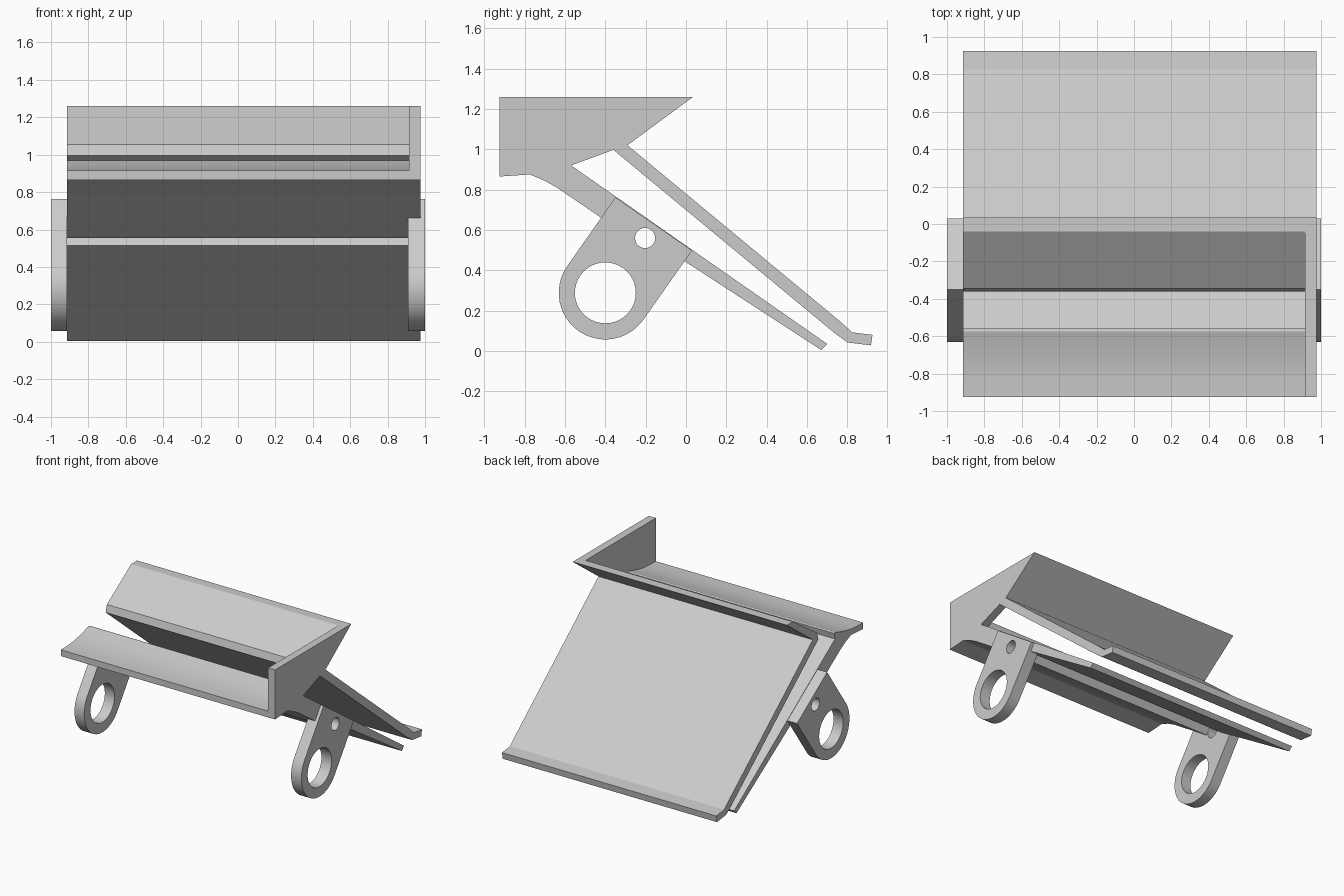
import bpy
import bmesh
from math import atan2, cos, sin, pi, radians
from mathutils import Matrix

cube = bpy.data.objects.get("Cube")
if cube:
    bpy.data.objects.remove(cube, do_unlink=True)

GRAY = (0.6, 0.6, 0.6, 1.0)
gray = bpy.data.materials.new("plain gray")
gray.use_nodes = True
gray.diffuse_color = GRAY
gray.node_tree.nodes["Principled BSDF"].inputs["Base Color"].default_value = GRAY

# Local x, y, z of a flat profile become world y, z, x
SIDEWAYS = Matrix(((0, 0, 1, 0), (1, 0, 0, 0), (0, 1, 0, 0), (0, 0, 0, 1)))


def extrude_profile(name, loops, x0, x1):
    """Extrude a (y, z) outline, with optional hole loops, from x0 to x1."""
    curve = bpy.data.curves.new(name, "CURVE")
    curve.dimensions = "2D"
    curve.fill_mode = "BOTH"
    curve.extrude = (x1 - x0) / 2
    for loop in loops:
        spline = curve.splines.new("POLY")
        spline.points.add(len(loop) - 1)
        for point, (y, z) in zip(spline.points, loop):
            point.co = (y, z, 0, 1)
        spline.use_cyclic_u = True
    helper = bpy.data.objects.new(name + " outline", curve)
    bpy.context.scene.collection.objects.link(helper)
    bpy.context.view_layer.update()
    graph = bpy.context.evaluated_depsgraph_get()
    mesh = bpy.data.meshes.new_from_object(helper.evaluated_get(graph))
    bpy.data.objects.remove(helper, do_unlink=True)
    bpy.data.curves.remove(curve)

    bm = bmesh.new()
    bm.from_mesh(mesh)
    bm.transform(Matrix.Translation(((x0 + x1) / 2, 0, 0)) @ SIDEWAYS)
    bmesh.ops.remove_doubles(bm, verts=bm.verts, dist=0.0005)
    bmesh.ops.recalc_face_normals(bm, faces=bm.faces)
    bm.to_mesh(mesh)
    bm.free()
    mesh.materials.clear()
    mesh.materials.append(gray)

    obj = bpy.data.objects.new(name, mesh)
    bpy.context.scene.collection.objects.link(obj)
    bpy.ops.object.select_all(action="DESELECT")
    obj.select_set(True)
    bpy.context.view_layer.objects.active = obj
    bpy.ops.object.shade_smooth_by_angle(angle=radians(25))
    return obj


def arc(center, radius, start, sweep, steps):
    return [(center[0] + radius * cos(start + sweep * i / steps),
             center[1] + radius * sin(start + sweep * i / steps))
            for i in range(steps + 1)]


def circle(center, radius, steps=40):
    return arc(center, radius, 0, 2 * pi, steps)[:-1]


LEFT, RIGHT = -0.915, 0.975

# Upper plate: slanted front flange, long slope and bent foot
extrude_profile("upper_plate", [[
    (-0.04, 1.26), (0.035, 1.26), (-0.29, 1.02), (0.76, 0.15), (0.825, 0.092),
    (0.925, 0.08), (0.917, 0.028), (0.80, 0.042), (0.735, 0.09),
    (-0.36, 0.997), (-0.345, 1.055)]], LEFT, RIGHT)

# Lower plate: curved front lip, thick block, pin groove and long slope
extrude_profile("lower_plate", [[
    (-0.925, 0.915), (-0.84, 0.917), (-0.76, 0.924), (-0.67, 0.942),
    (-0.575, 0.97), (-0.56, 0.967), (-0.57, 0.92), (0.70, 0.035), (0.67, 0.005),
    (-0.115, 0.515), (-0.085, 0.558), (-0.21, 0.638), (-0.267, 0.555),
    (-0.42, 0.66), (-0.64, 0.81), (-0.705, 0.846), (-0.775, 0.875),
    (-0.925, 0.865)]], LEFT, RIGHT)

# End plate joining both plates on one side
extrude_profile("end_plate", [[
    (-0.925, 1.26), (0.035, 1.26), (-0.29, 1.02), (-0.36, 0.997), (-0.57, 0.92),
    (-0.35, 0.765), (-0.42, 0.66), (-0.64, 0.81), (-0.705, 0.846),
    (-0.775, 0.875), (-0.925, 0.865)]], 0.913, RIGHT)

# Mounting lugs: rounded end, large bore and small pin hole
hub = (-0.40, 0.288)
tilt = atan2(0.83, 0.56)
lug = arc(hub, 0.231, tilt + pi / 2, pi, 24) + [(0.03, 0.498), (-0.35, 0.762)]
for name, x0, x1 in (("right_lug", -1.0, LEFT), ("left_lug", 0.91, 1.0)):
    extrude_profile(name, [lug, circle(hub, 0.151), circle((-0.203, 0.56), 0.05, 24)],
                    x0, x1)
